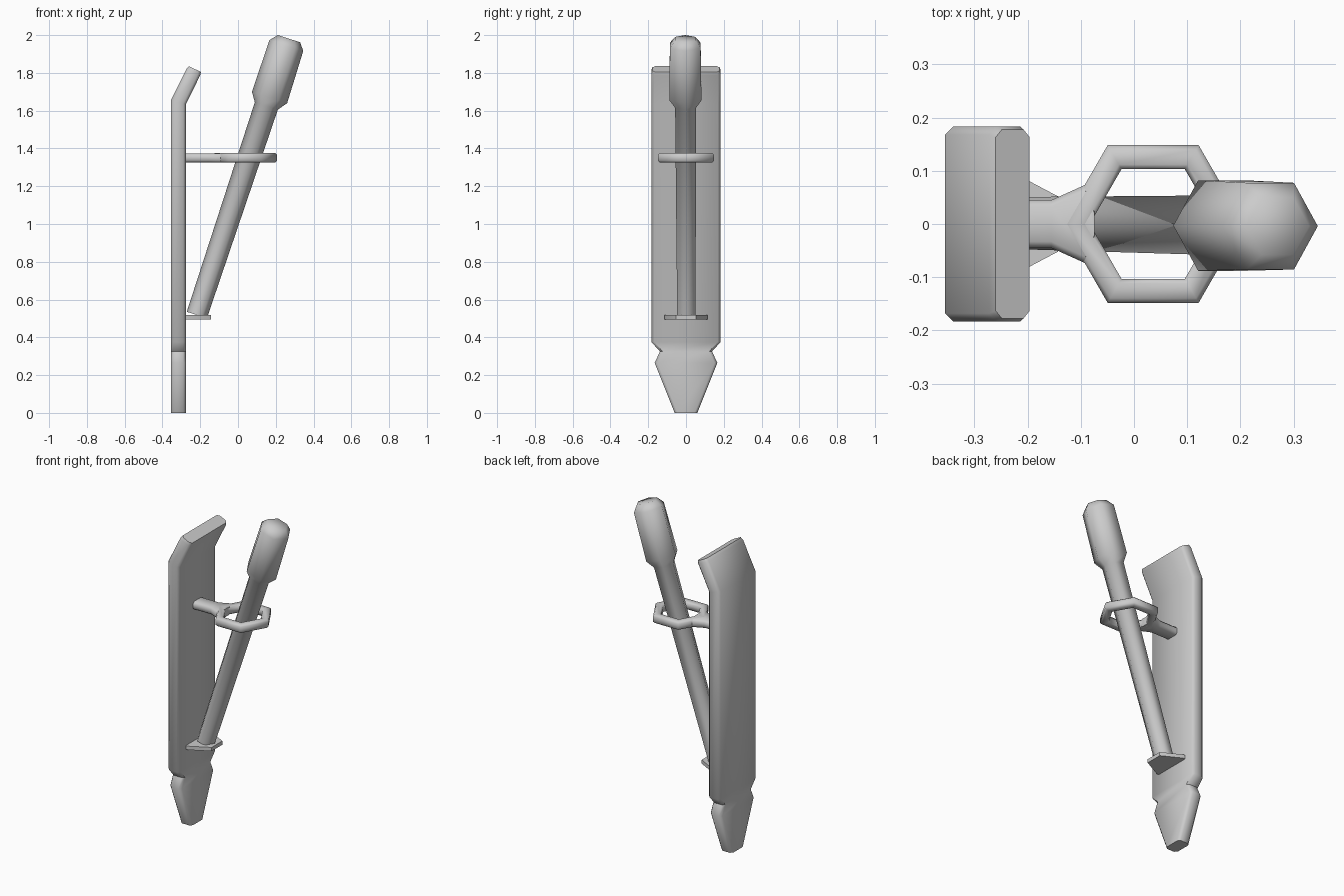
import bpy, bmesh
from math import sin, cos, pi, radians
from mathutils import Vector

if "Cube" in bpy.data.objects:
    bpy.data.objects.remove(bpy.data.objects["Cube"])


def finish(name, bm, angle):
    bmesh.ops.recalc_face_normals(bm, faces=bm.faces)
    me = bpy.data.meshes.new(name)
    bm.to_mesh(me)
    bm.free()
    ob = bpy.data.objects.new(name, me)
    bpy.context.collection.objects.link(ob)
    bpy.ops.object.select_all(action='DESELECT')
    ob.select_set(True)
    bpy.context.view_layer.objects.active = ob
    bpy.ops.object.shade_smooth_by_angle(angle=radians(angle))
    return ob


def loft(name, rings, closed=False, angle=65):
    """Skin a list of equal-length point rings, capped unless closed."""
    bm = bmesh.new()
    vs = [[bm.verts.new(p) for p in r] for r in rings]
    n = len(vs[0])
    pairs = list(zip(vs, vs[1:])) + ([(vs[-1], vs[0])] if closed else [])
    for a, b in pairs:
        for i in range(n):
            j = (i + 1) % n
            bm.faces.new((a[i], a[j], b[j], b[i]))
    if not closed:
        bm.faces.new(vs[0])
        bm.faces.new(vs[-1])
    return finish(name, bm, angle)


def chamfered(w, h, c):
    """Chamfered rectangle section with half sizes w and h."""
    return [(w, h - c), (w - c, h), (c - w, h), (-w, h - c),
            (-w, c - h), (c - w, -h), (w - c, -h), (w, c - h)]


# Back board: chamfered slab with a notched, pointed foot and a bent top
T = 0.04
rows = [  # centre x, centre z, normal x, normal z, half width
    (-0.315, 0.0, 1, 0, 0.06), (-0.315, 0.265, 1, 0, 0.166),
    (-0.315, 0.325, 1, 0, 0.138), (-0.315, 0.375, 1, 0, 0.183),
    (-0.315, 1.645, 1, -0.25, 0.183), (-0.236, 1.805, 0.9, -0.43, 0.183),
    (-0.228, 1.82, 0.8, -0.38, 0.178)]
loft("back_board", [[(cx + nx * a, b, cz + nz * a)
                     for a, b in chamfered(T, w, 0.015)]
                    for cx, cz, nx, nz, w in rows], angle=50)

# Leaning pole with a thicker grip: hexagonal rings along a tilted axis
axis = Vector((0.325, -0.003, 1)).normalized()
side = Vector((0, 1, 0))
out = side.cross(axis).normalized()
rings = []
for x, y, z, r in [(-0.218, 0.002, 0.518, 0.056), (0.15, -0.002, 1.625, 0.064),
                   (0.167, -0.003, 1.67, 0.098), (0.256, -0.004, 1.945, 0.094),
                   (0.270, -0.004, 1.981, 0.062)]:
    c = Vector((x, y, z))
    rings.append([c + out * r * cos(k * pi / 3) + side * r * sin(k * pi / 3)
                  for k in range(6)])
loft("pole", rings)

# Six-sided holding ring
CX, CZ, R = 0.036, 1.35, 0.145
loft("holder_ring", [[((R + a) * cos(k * pi / 3) + CX, (R + a) * sin(k * pi / 3), CZ + b)
                      for a, b in chamfered(0.026, 0.025, 0.01)]
                     for k in range(6)], closed=True)

# Arm joining the ring to the board, flaring where it meets the ring
bm = bmesh.new()
half = [(-0.285, 0.045), (-0.155, 0.045), (-0.091, 0.074), (-0.074, 0.045)]
for s in (1, -1):
    rings = []
outline = []
for x, w in half:
    outline.append([(x, a, CZ + b) for a, b in chamfered(w, 0.0245, 0.012)])
bm.free()
# the last section is pulled thin so it stays inside the ring bar
outline[-1] = [(x, y * 0.6, z) for x, y, z in outline[-1]]
loft("holder_arm", outline)

# Foot rest under the pole: tapered flat plate
plate = [(-0.285, -0.115), (-0.262, -0.115), (-0.143, -0.052),
         (-0.143, 0.052), (-0.262, 0.115), (-0.285, 0.115)]
loft("foot_rest", [[(x, y, z) for x, y in plate] for z in (0.494, 0.517)], angle=30)
